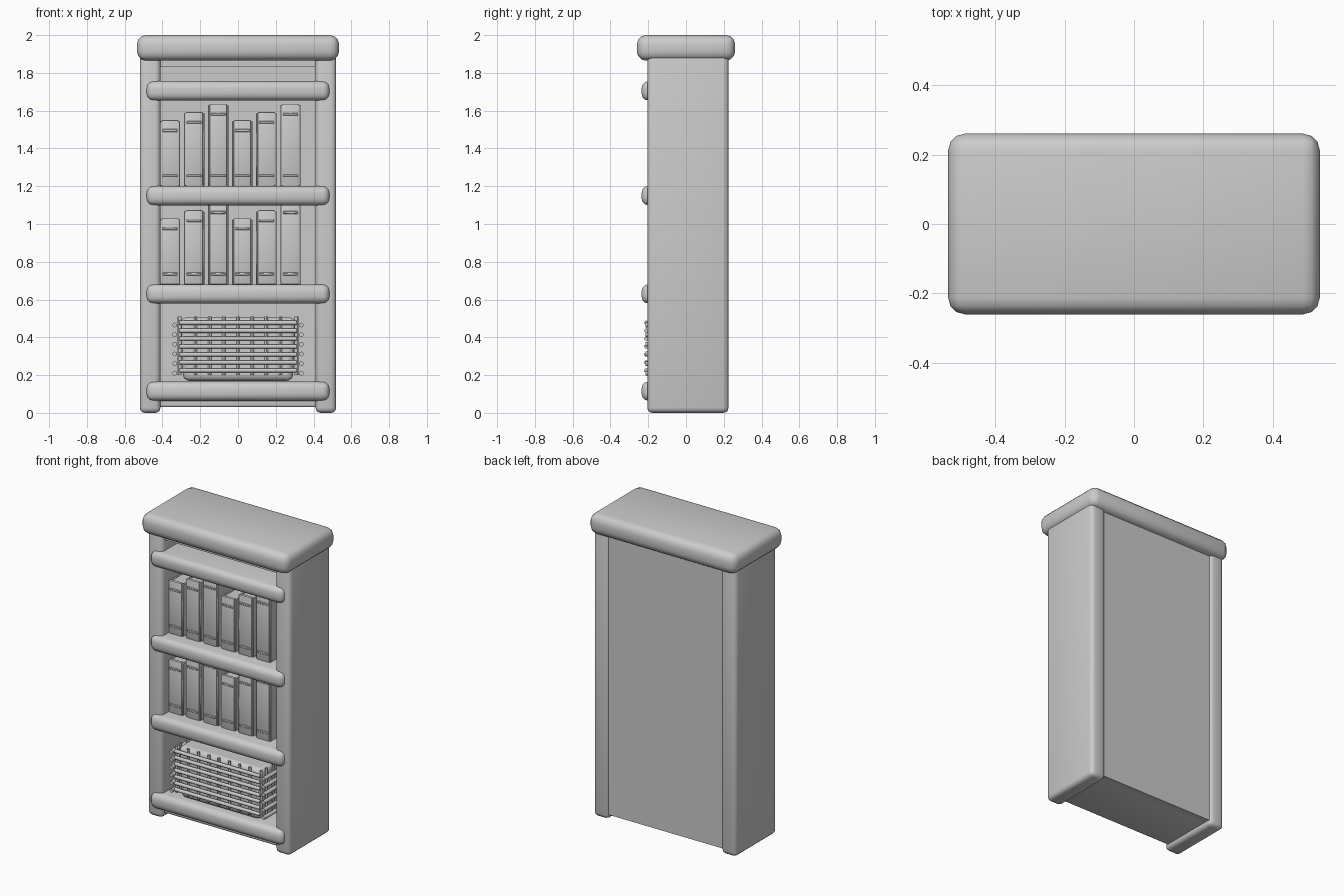
import bpy
from math import pi

if "Cube" in bpy.data.objects:
    bpy.data.objects.remove(bpy.data.objects["Cube"])

GREY = (0.6, 0.6, 0.6, 1)
mat = bpy.data.materials.new("plain grey")
mat.use_nodes = True
mat.diffuse_color = GREY
mat.node_tree.nodes["Principled BSDF"].inputs["Base Color"].default_value = GREY


def finish(ob, name):
    ob.name = name
    ob.data.materials.append(mat)
    bpy.ops.object.shade_smooth_by_angle(angle=pi / 5)
    return ob


def box(name, x, y, z, bevel=0.0, segments=3):
    """Box between (min, max) pairs with rounded edges."""
    pairs = (x, y, z)
    bpy.ops.mesh.primitive_cube_add(size=1, location=[(a + b) / 2 for a, b in pairs])
    ob = bpy.context.object
    ob.scale = [b - a for a, b in pairs]
    bpy.ops.object.transform_apply(location=False, rotation=False, scale=True)
    if bevel:
        mod = ob.modifiers.new("rounding", "BEVEL")
        mod.width, mod.segments = bevel, segments
        bpy.ops.object.modifier_apply(modifier=mod.name)
    return finish(ob, name)


def rod(name, centre, length, radius, axis):
    turn = {"x": (0, pi / 2, 0), "y": (pi / 2, 0, 0), "z": (0, 0, 0)}[axis]
    bpy.ops.mesh.primitive_cylinder_add(vertices=10, radius=radius, depth=length,
                                        location=centre, rotation=turn)
    return finish(bpy.context.object, name)


# Carcass
box("top_slab", (-0.535, 0.535), (-0.26, 0.26), (1.865, 2.0), 0.048)
for side, s in (("right", -1), ("left", 1)):
    box(side + "_side_panel", sorted((s * 0.41, s * 0.52)), (-0.205, 0.225), (0, 1.9), 0.028)
box("back_panel", (-0.43, 0.43), (0.17, 0.212), (0.03, 1.88))
box("bottom_board", (-0.43, 0.43), (-0.18, 0.2), (0.03, 0.12), 0.012)
box("upper_board", (-0.43, 0.43), (-0.18, 0.2), (1.83, 1.88))

# Shelves with rounded front edges
for i, z in enumerate((0.115, 0.63, 1.15, 1.705)):
    box(f"shelf_{i + 1}", (-0.485, 0.485), (-0.235, 0.2), (z - 0.051, z + 0.051), 0.036)


# Books: page block, two covers, spine and raised bands
def book(name, x, z, height):
    w, front, back = 0.054, -0.14, 0.1
    box(name + "_pages", (x - w + 0.01, x + w - 0.01), (front + 0.01, back - 0.01),
        (z + 0.01, z + height - 0.012))
    for s in (-1, 1):
        box(name + "_cover", sorted((x + s * w, x + s * (w - 0.012))),
            (front + 0.006, back), (z, z + height - 0.006), 0.003, 1)
    box(name + "_spine", (x - w + 0.008, x + w - 0.008), (front, front + 0.02),
        (z, z + height), 0.006, 2)
    for level in (0.055, height - 0.055):
        box(name + "_band", (x - 0.04, x + 0.04), (front - 0.006, front + 0.004),
            (z + level - 0.007, z + level + 0.007), 0.003, 1)


for row, base in enumerate((0.68, 1.2)):
    for i in range(6):
        book(f"book_{row + 1}_{i + 1}", -0.36 + 0.1276 * i, base, 0.35 + 0.043 * (i % 3))

# Basket body, narrower at the foot
body = box("basket_body", (-0.305, 0.305), (-0.19, 0.13), (0.17, 0.505))
for v in body.data.vertices:
    if v.co.z < 0:
        v.co.x *= 0.95
mod = body.modifiers.new("rounding", "BEVEL")
mod.width, mod.segments = 0.03, 3
bpy.context.view_layer.objects.active = body
bpy.ops.object.modifier_apply(modifier=mod.name)
bpy.ops.object.shade_smooth_by_angle(angle=pi / 5)

# Basket weave: stakes, front and back canes, side canes
for y in (-0.196, 0.136):
    for i in range(7):
        rod("basket_stake", (-0.225 + 0.075 * i, y, 0.355), 0.31, 0.009, "z")
    for s in (-1, 1):
        rod("basket_corner_stake", (s * 0.308, y, 0.355), 0.31, 0.008, "z")
    for i in range(7):
        rod("basket_cane", (0, y - 0.014 if y < 0 else y + 0.014, 0.225 + 0.042 * i),
            0.62, 0.0115, "x")
for s in (-1, 1):
    for i in range(6):
        rod("basket_side_cane", (s * 0.335, -0.04, 0.21 + 0.051 * i), 0.35, 0.0125, "y")
    for i in range(4):
        rod("basket_side_stake", (s * 0.312, -0.15 + 0.075 * i, 0.355), 0.31, 0.009, "z")
